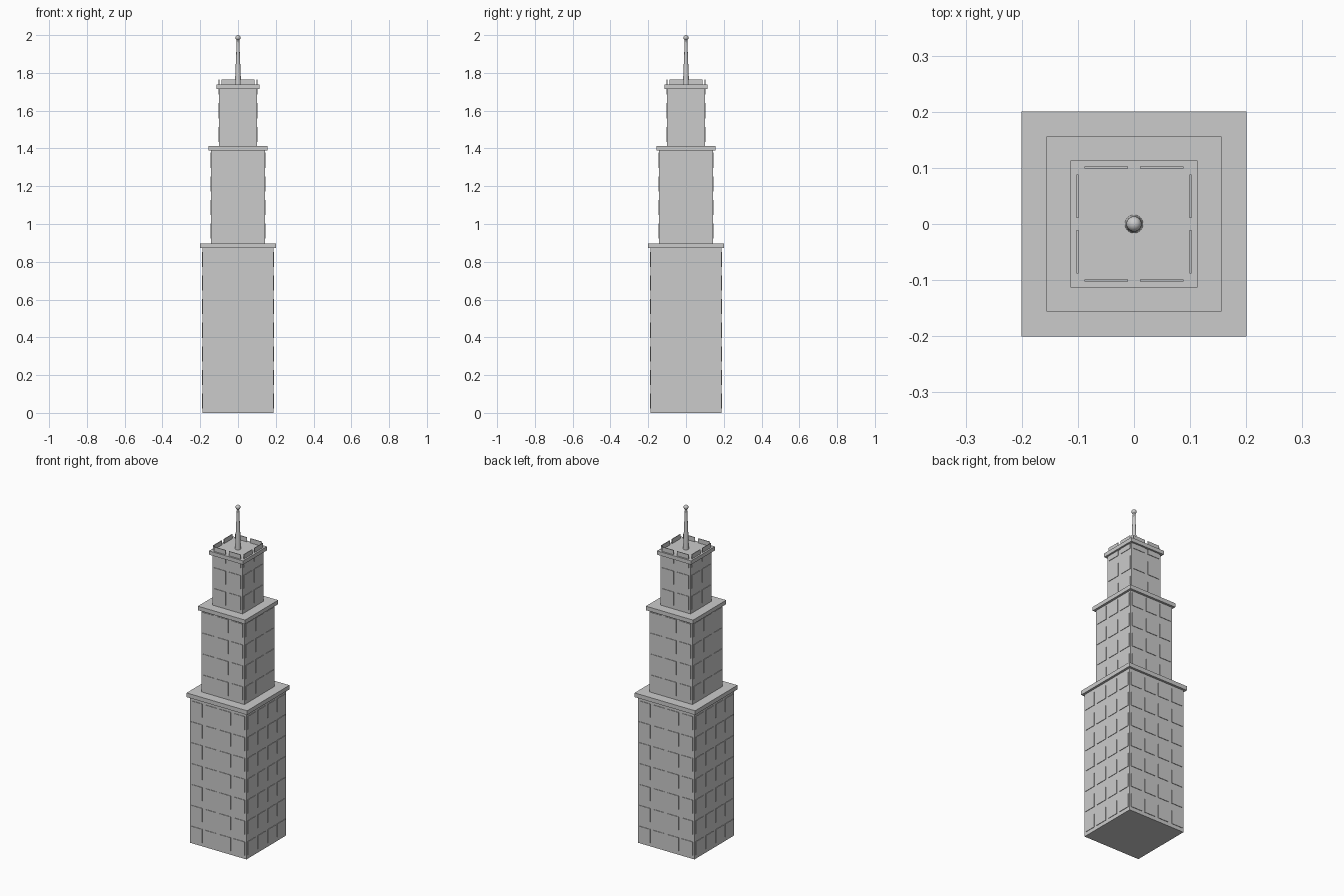
import bpy, bmesh, math
from mathutils import Matrix, Vector

cube = bpy.data.objects.get("Cube")
if cube:
    bpy.data.objects.remove(cube, do_unlink=True)

# Single stone colour
stone = bpy.data.materials.new("grey_stone")
stone.use_nodes = True
grey = (0.6, 0.6, 0.6, 1)
stone.diffuse_color = grey
stone.node_tree.nodes["Principled BSDF"].inputs["Base Color"].default_value = grey


def finish(name, bm):
    mesh = bpy.data.meshes.new(name)
    bm.to_mesh(mesh)
    bm.free()
    mesh.materials.append(stone)
    obj = bpy.data.objects.new(name, mesh)
    bpy.context.collection.objects.link(obj)
    return obj


def add_box(bm, centre, size, turn=Matrix()):
    place = turn @ Matrix.Translation(centre) @ Matrix.Diagonal((*size, 1))
    bmesh.ops.create_cube(bm, size=1, matrix=place)


def block(name, half, bottom, top):
    bm = bmesh.new()
    add_box(bm, Vector((0, 0, (bottom + top) / 2)), (2 * half, 2 * half, top - bottom))
    return finish(name, bm)


FLOOR = 0.125
PANEL_HEIGHT = 0.08
PANEL_DEPTH = 0.004


# Thin window panels on all four walls of a tier
def window_panels(name, half, bottom, columns, rows):
    bm = bmesh.new()
    pitch = 2 * half / columns
    for side in range(4):
        turn = Matrix.Rotation(side * math.pi / 2, 4, 'Z')
        for row in range(rows):
            z = bottom + (row + 0.5) * FLOOR
            for col in range(columns):
                x = (col - (columns - 1) / 2) * pitch
                add_box(bm, Vector((x, -half - 0.001, z)),
                        (pitch * 0.78, PANEL_DEPTH, PANEL_HEIGHT), turn)
    return finish(name, bm)


# Tiers: name, wall half width, bottom, cornice bottom, cornice top,
# first floor level, columns, rows
tiers = [
    ("lower", 0.187, 0.0, 0.873, 0.898, 0.0, 4, 7),
    ("middle", 0.143, 0.898, 1.388, 1.412, 0.9, 3, 4),
    ("upper", 0.0995, 1.412, 1.715, 1.738, 1.412, 2, 3),
]
for name, half, bottom, ledge, top, floor, columns, rows in tiers:
    block(name + "_tower", half, bottom, ledge)
    block(name + "_cornice", half + 0.0133, ledge, top)
    # The top row of the upper tier rises through the cornice as a parapet
    window_panels(name + "_window_panels", half, floor, columns, rows)

# Tapered mast with a ball on its tip
bm = bmesh.new()
bmesh.ops.create_cone(bm, cap_ends=True, segments=16, radius1=0.0165, radius2=0.006,
                      depth=0.25, matrix=Matrix.Translation((0, 0, 1.863)))
mast = finish("mast", bm)
bm = bmesh.new()
bmesh.ops.create_uvsphere(bm, u_segments=20, v_segments=12, radius=0.0135,
                          matrix=Matrix.Translation((0, 0, 1.9865)))
ball = finish("mast_ball", bm)

bpy.ops.object.select_all(action='DESELECT')
for obj in (mast, ball):
    obj.select_set(True)
bpy.context.view_layer.objects.active = mast
bpy.ops.object.shade_smooth_by_angle(angle=math.radians(40))
